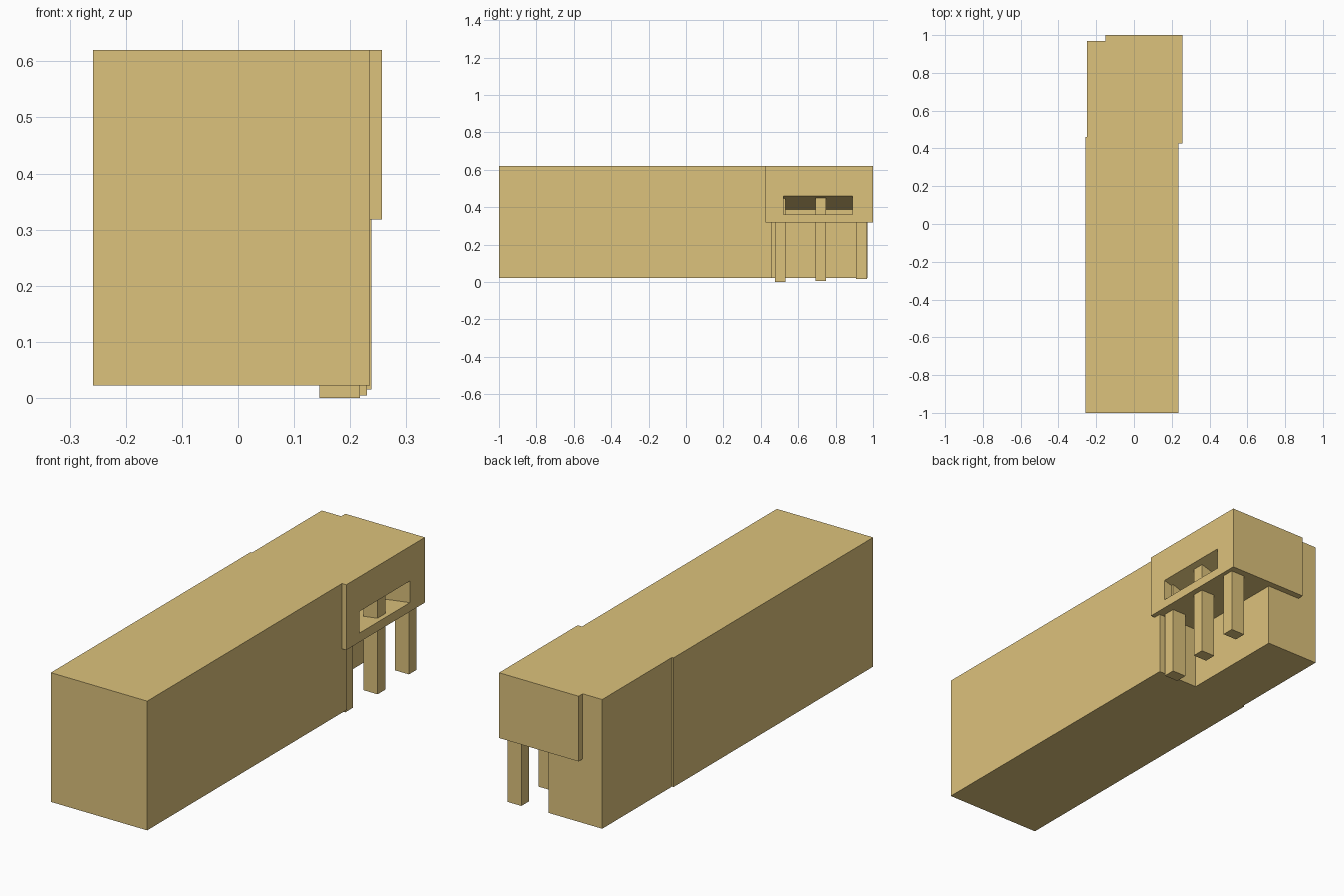
import bpy
import bmesh

if "Cube" in bpy.data.objects:
    bpy.data.objects.remove(bpy.data.objects["Cube"])


def prism(name, profile, y0, y1):
    """Extrude an x-z outline from y0 to y1."""
    bm = bmesh.new()
    face = bm.faces.new([bm.verts.new((x, y0, z)) for x, z in profile])
    ext = bmesh.ops.extrude_face_region(bm, geom=[face])
    verts = [v for v in ext["geom"] if isinstance(v, bmesh.types.BMVert)]
    bmesh.ops.translate(bm, verts=verts, vec=(0, y1 - y0, 0))
    bmesh.ops.recalc_face_normals(bm, faces=bm.faces)
    mesh = bpy.data.meshes.new(name)
    bm.to_mesh(mesh)
    bm.free()
    obj = bpy.data.objects.new(name, mesh)
    bpy.context.collection.objects.link(obj)
    mesh.materials.append(tan)
    return obj


def box(name, x0, x1, y0, y1, z0, z1):
    return prism(name, [(x0, z0), (x1, z0), (x1, z1), (x0, z1)], y0, y1)


tan = bpy.data.materials.new("tan")
tan.diffuse_color = (0.72, 0.54, 0.20, 1)
tan.use_nodes = True
tan.node_tree.nodes["Principled BSDF"].inputs["Base Color"].default_value = tan.diffuse_color

# Long main block and the narrower block behind it
box("main_block", -0.258, 0.235, -1.0, 0.46, 0.022, 0.62)
box("rear_block", -0.25, 0.024, 0.46, 0.97, 0.022, 0.62)

# Overhanging upper storey with a sloping window recess
upper = box("upper_overhang", -0.15, 0.257, 0.425, 1.0, 0.318, 0.62)
cutter = prism("window_cutter",
               [(0.28, 0.467), (0.025, 0.388), (0.025, 0.327), (0.28, 0.363)],
               0.52, 0.89)
cutter.hide_render = True
cutter.hide_viewport = False
cut = upper.modifiers.new("window", "BOOLEAN")
cut.operation = "DIFFERENCE"
cut.solver = "EXACT"
cut.object = cutter
bpy.context.view_layer.objects.active = upper
bpy.ops.object.modifier_apply(modifier=cut.name)
bpy.data.objects.remove(cutter)

# Posts under the overhang, rising through the recess
for i, (x1, y0, z0) in enumerate([(0.217, 0.475, 0.0), (0.23, 0.692, 0.004), (0.238, 0.91, 0.015)]):
    box(f"post_{i + 1}", x1 - 0.072, x1, y0, y0 + 0.057, z0, 0.45)
